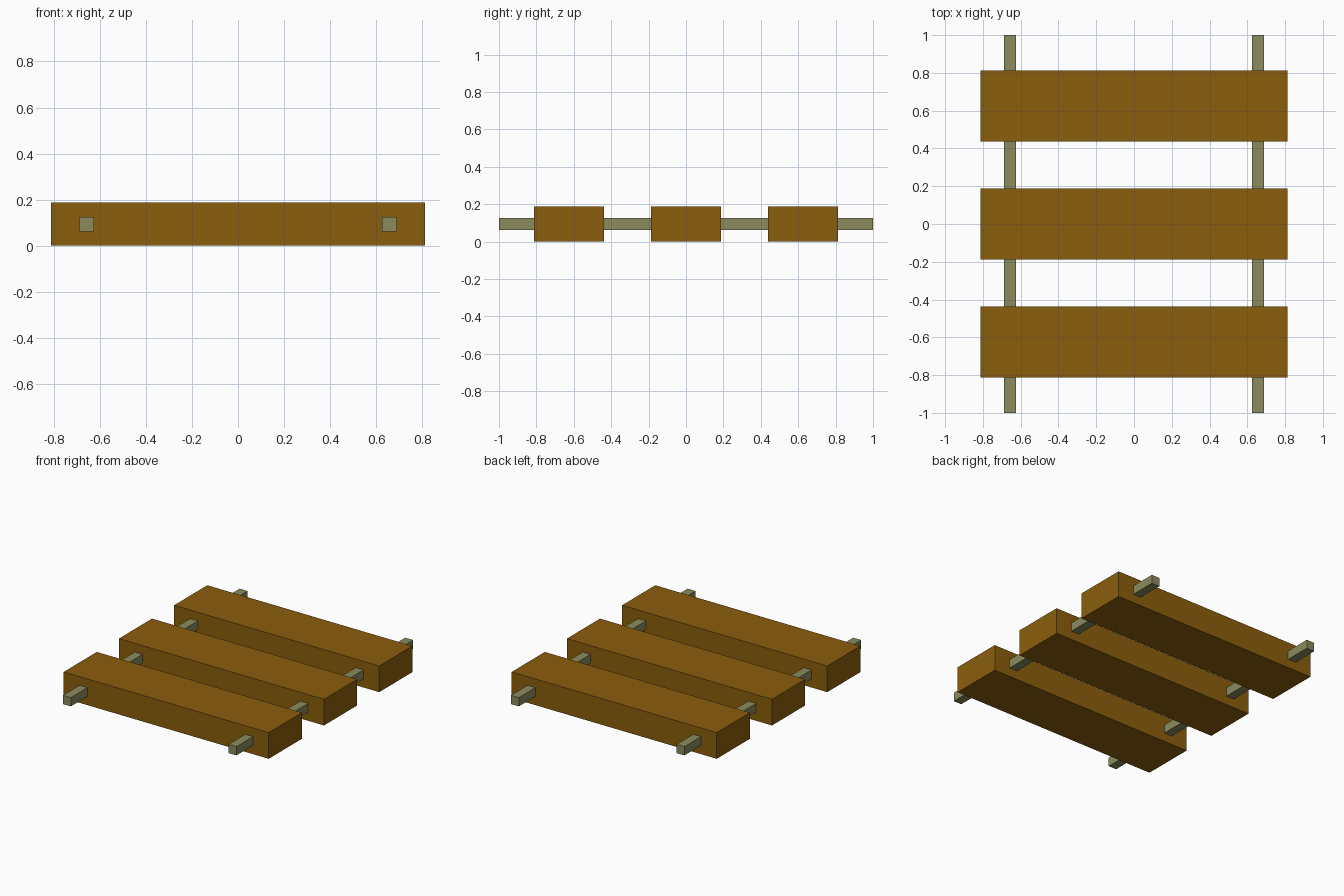
import bpy

if "Cube" in bpy.data.objects:
    bpy.data.objects.remove(bpy.data.objects["Cube"])


def material(name, color):
    mat = bpy.data.materials.new(name)
    mat.diffuse_color = (*color, 1.0)
    mat.use_nodes = True
    mat.node_tree.nodes["Principled BSDF"].inputs["Base Color"].default_value = mat.diffuse_color
    return mat


def box(name, center, size, mat):
    bpy.ops.mesh.primitive_cube_add(size=1, location=center)
    obj = bpy.context.object
    obj.name = name
    obj.scale = size
    bpy.ops.object.transform_apply(location=False, rotation=False, scale=True)
    obj.data.materials.append(mat)
    return obj


wood = material("brown wood", (0.258, 0.112, 0.004))
rail_gray = material("olive gray", (0.258, 0.258, 0.112))

# Three wide wooden ties
for label, y in (("front", -0.625), ("middle", 0.0), ("back", 0.625)):
    box(f"{label}_tie", (0, y, 0.09375), (1.625, 0.375, 0.1875), wood)

# Two thin rails running through the ties
for label, side in (("left", -1), ("right", 1)):
    box(f"{label}_rail", (side * 0.65625, 0, 0.09375), (0.0625, 2.0, 0.0625), rail_gray)
